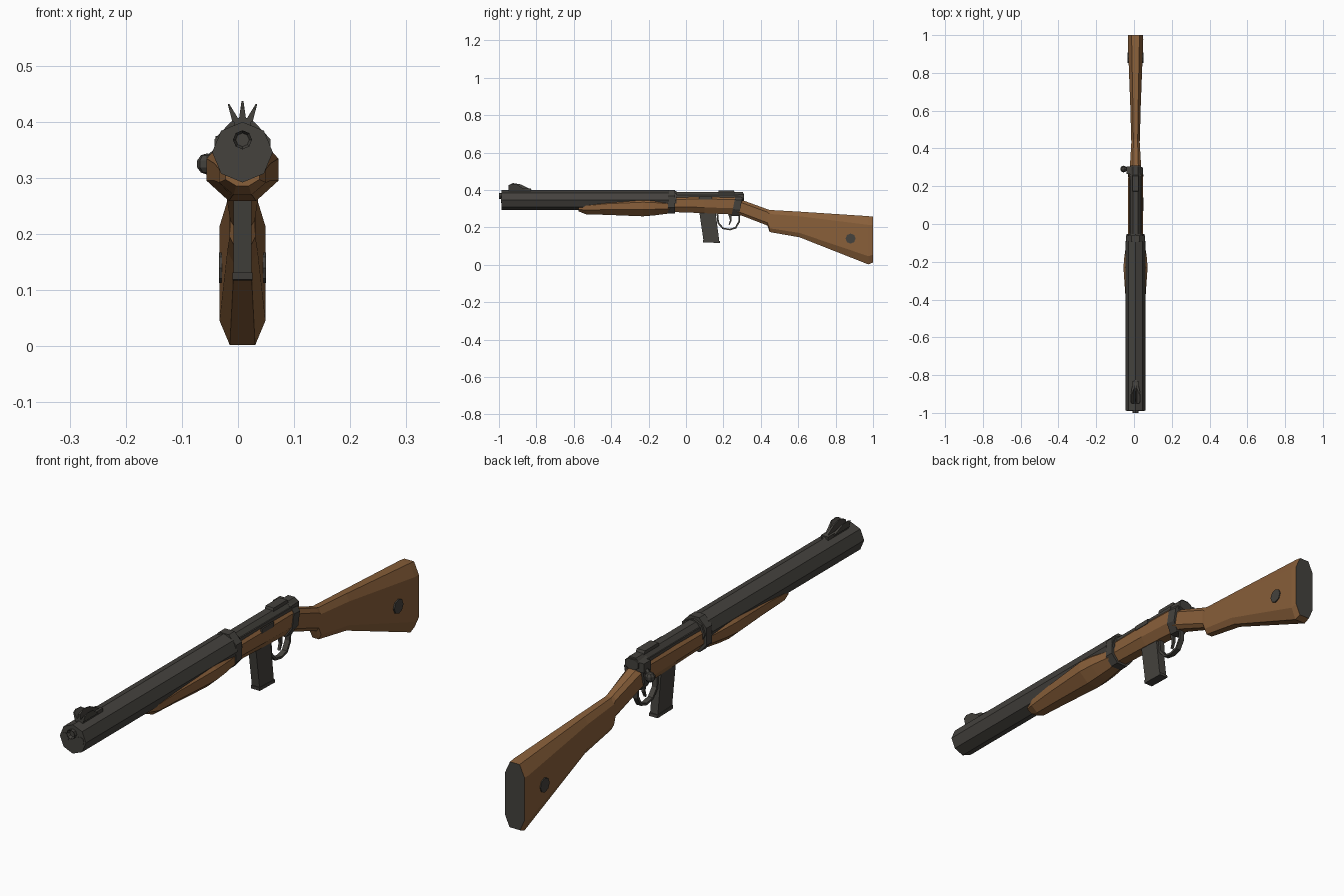
import bpy, bmesh, math
from mathutils import Vector

if "Cube" in bpy.data.objects:
    bpy.data.objects.remove(bpy.data.objects["Cube"])

CX = 0.008  # the model's centre plane


def material(name, col):
    m = bpy.data.materials.new(name)
    m.diffuse_color = (*col, 1)
    m.use_nodes = True
    m.node_tree.nodes["Principled BSDF"].inputs["Base Color"].default_value = m.diffuse_color
    return m


WOOD = material("walnut wood", (0.25, 0.115, 0.042))
METAL = material("dark gunmetal", (0.058, 0.054, 0.047))


def finish(bm, name, mat):
    bmesh.ops.recalc_face_normals(bm, faces=bm.faces)
    me = bpy.data.meshes.new(name)
    bm.to_mesh(me)
    bm.free()
    me.materials.append(mat)
    ob = bpy.data.objects.new(name, me)
    bpy.context.collection.objects.link(ob)
    return ob


def loft(name, mat, sections, kb=0.5, cb=0.25, kt=0.5, ct=0.2, shear=0):
    """Chamfered eight-sided sections (y, z bottom, z top, half width) joined along y."""
    bm = bmesh.new()
    rings = []
    for y, zb, zt, w in sections:
        h = zt - zb
        half = [(w * kb, zb), (w, zb + cb * h), (w, zt - ct * h), (w * kt, zt)]
        pts = half + [(-x, z) for x, z in reversed(half)]
        rings.append([bm.verts.new((CX + x, y + shear * (z - 0.31), z)) for x, z in pts])
    for a, b in zip(rings, rings[1:]):
        for i in range(8):
            j = (i + 1) % 8
            bm.faces.new((a[i], a[j], b[j], b[i]))
    bm.faces.new(rings[0])
    bm.faces.new(rings[-1])
    return finish(bm, name, mat)


def prism(name, mat, profile, w, x=CX, lean=0, taper=1):
    """Side profile (y, z) extruded across x; lean shifts x and taper thins it with height."""
    bm = bmesh.new()
    z0 = min(p[1] for p in profile)
    z1 = max(p[1] for p in profile)
    sides = []
    for s in (-1, 1):
        ring = []
        for y, z in profile:
            t = (z - z0) / (z1 - z0)
            ring.append(bm.verts.new((x + lean * t + s * w * (1 + (taper - 1) * t), y, z)))
        sides.append(ring)
        bm.faces.new(ring)
    n = len(profile)
    for i in range(n):
        j = (i + 1) % n
        bm.faces.new((sides[0][i], sides[0][j], sides[1][j], sides[1][i]))
    return finish(bm, name, mat)


def box(name, mat, y0, y1, z0, z1, w, x=CX):
    return prism(name, mat, [(y0, z0), (y1, z0), (y1, z1), (y0, z1)], w, x)


def rod(name, mat, a, b, r1, r2=None, sides=8, spin=0):
    a, b = Vector(a), Vector(b)
    bm = bmesh.new()
    bmesh.ops.create_cone(bm, cap_ends=True, segments=sides, radius1=r1,
                          radius2=r1 if r2 is None else r2, depth=(b - a).length)
    ob = finish(bm, name, mat)
    q = (b - a).to_track_quat('Z', 'Y')
    ob.rotation_mode = 'QUATERNION'
    ob.rotation_quaternion = q
    ob.location = (a + b) / 2
    return ob


# Barrel shroud with a narrower rear collar
rod("barrel_shroud", METAL, (CX, -0.987, 0.346), (CX, -0.09, 0.346), 0.054)
rod("barrel_collar", METAL, (CX, -0.09, 0.346), (CX, -0.052, 0.346), 0.048)

# Muzzle: open ring above, two round plugs beside it
muzzle = rod("muzzle_ring", METAL, (CX, -0.96, 0.368), (CX, -1.0, 0.368), 0.017)
bm = bmesh.new()
bm.from_mesh(muzzle.data)
front = [max(bm.faces, key=lambda f: f.calc_center_median().z)]
bmesh.ops.inset_region(bm, faces=front, thickness=0.005)
bmesh.ops.translate(bm, verts=front[0].verts, vec=(0, 0, -0.012))
bm.to_mesh(muzzle.data)
bm.free()
for s in (-1, 1):
    rod("muzzle_plug", METAL, (CX + s * 0.031, -0.98, 0.347), (CX + s * 0.031, -0.989, 0.347), 0.016)

# Front sight: base, central fin and two flared ears
box("sight_base", METAL, -0.95, -0.83, 0.385, 0.407, 0.015)
prism("sight_fin", METAL, [(-0.95, 0.4), (-0.95, 0.425), (-0.925, 0.437), (-0.885, 0.43),
                           (-0.825, 0.4)], 0.007, taper=0.25)
for s in (-1, 1):
    prism("sight_ear", METAL, [(-0.95, 0.4), (-0.95, 0.425), (-0.935, 0.432), (-0.905, 0.43),
                               (-0.86, 0.4)], 0.007, x=CX + s * 0.011, lean=s * 0.014, taper=0.2)

# Wooden forend, receiver body and buttstock
loft("forend", WOOD, [(-0.575, 0.286, 0.313, 0.03), (-0.535, 0.27, 0.322, 0.042),
                      (-0.43, 0.267, 0.334, 0.05), (-0.23, 0.259, 0.345, 0.064),
                      (-0.17, 0.264, 0.342, 0.059), (-0.085, 0.275, 0.332, 0.045)],
     kb=0.38, cb=0.42, kt=0.85, ct=0.12)
loft("receiver_stock", WOOD, [(-0.07, 0.282, 0.362, 0.04), (0.1, 0.276, 0.364, 0.041),
                              (0.27, 0.268, 0.364, 0.038)], kb=0.45, cb=0.35, kt=0.75, ct=0.15)
butt = loft("buttstock", WOOD, [(0.26, 0.272, 0.362, 0.034), (0.30, 0.262, 0.346, 0.03),
                                (0.435, 0.21, 0.297, 0.022), (0.447, 0.175, 0.293, 0.023),
                                (0.607, 0.147, 0.284, 0.027), (0.975, 0.002, 0.26, 0.041),
                                (1.0, 0.012, 0.257, 0.04)],
            kb=0.55, cb=0.17, kt=0.5, ct=0.18)
butt.data.materials.append(METAL)
for f in butt.data.polygons:  # metal butt plate on the end face
    if f.center.y > 0.99:
        f.material_index = 1
for s in (-1, 1):  # round inlay on each side of the stock
    rod("stock_disc", METAL, (CX + s * 0.03, 0.88, 0.14), (CX + s * 0.0415, 0.88, 0.14), 0.027)

# Metal bands
loft("front_band", METAL, [(-0.095, 0.273, 0.401, 0.05), (-0.06, 0.273, 0.401, 0.05)],
     kb=0.45, cb=0.25, kt=0.4, ct=0.25)
loft("rear_band", METAL, [(0.253, 0.262, 0.37, 0.041), (0.292, 0.26, 0.366, 0.039)],
     kb=0.45, cb=0.33, kt=0.6, ct=0.2, shear=0.2)

# Receiver, side rails, rear sight and bolt
loft("receiver", METAL, [(-0.06, 0.33, 0.388, 0.028), (0.305, 0.335, 0.388, 0.028)], kt=0.5, ct=0.3)
for s in (-1, 1):
    box("receiver_rail", METAL, -0.05, 0.26, 0.345, 0.372, 0.005, CX + s * 0.027)
box("ejection_plate", METAL, 0.07, 0.14, 0.348, 0.366, 0.003, CX + 0.04)
prism("rear_sight", METAL, [(0.17, 0.38), (0.175, 0.397), (0.255, 0.397), (0.265, 0.38)], 0.017)
loft("bolt_shroud", METAL, [(0.255, 0.335, 0.384, 0.03), (0.31, 0.345, 0.382, 0.027)])
box("bolt_root", METAL, 0.265, 0.305, 0.34, 0.375, 0.012, -0.028)
rod("bolt_arm", METAL, (-0.025, 0.285, 0.355), (-0.053, 0.29, 0.33), 0.009, sides=6)
bm = bmesh.new()
bmesh.ops.create_uvsphere(bm, u_segments=8, v_segments=5, radius=0.019)
finish(bm, "bolt_knob", METAL).location = (-0.055, 0.291, 0.325)

# Magazine with a base lip
prism("magazine", METAL, [(0.07, 0.29), (0.157, 0.29), (0.178, 0.125), (0.094, 0.125)], 0.016)
prism("magazine_lip", METAL, [(0.09, 0.132), (0.181, 0.128), (0.182, 0.117), (0.092, 0.119)], 0.018)

# Trigger guard: a thin bent strip, with the trigger inside it
outer = [(0.163, 0.275), (0.168, 0.222), (0.195, 0.191), (0.235, 0.184), (0.268, 0.194),
         (0.288, 0.228), (0.29, 0.275)]
inner = [(0.227 + (y - 0.227) * 0.86, 0.275 + (z - 0.275) * 0.91) for y, z in outer]
for k in range(len(outer) - 1):
    prism("trigger_guard", METAL, [outer[k], outer[k + 1], inner[k + 1], inner[k]], 0.01)
prism("trigger", METAL, [(0.225, 0.275), (0.243, 0.275), (0.244, 0.235), (0.232, 0.212),
                         (0.228, 0.214), (0.235, 0.238)], 0.005)
